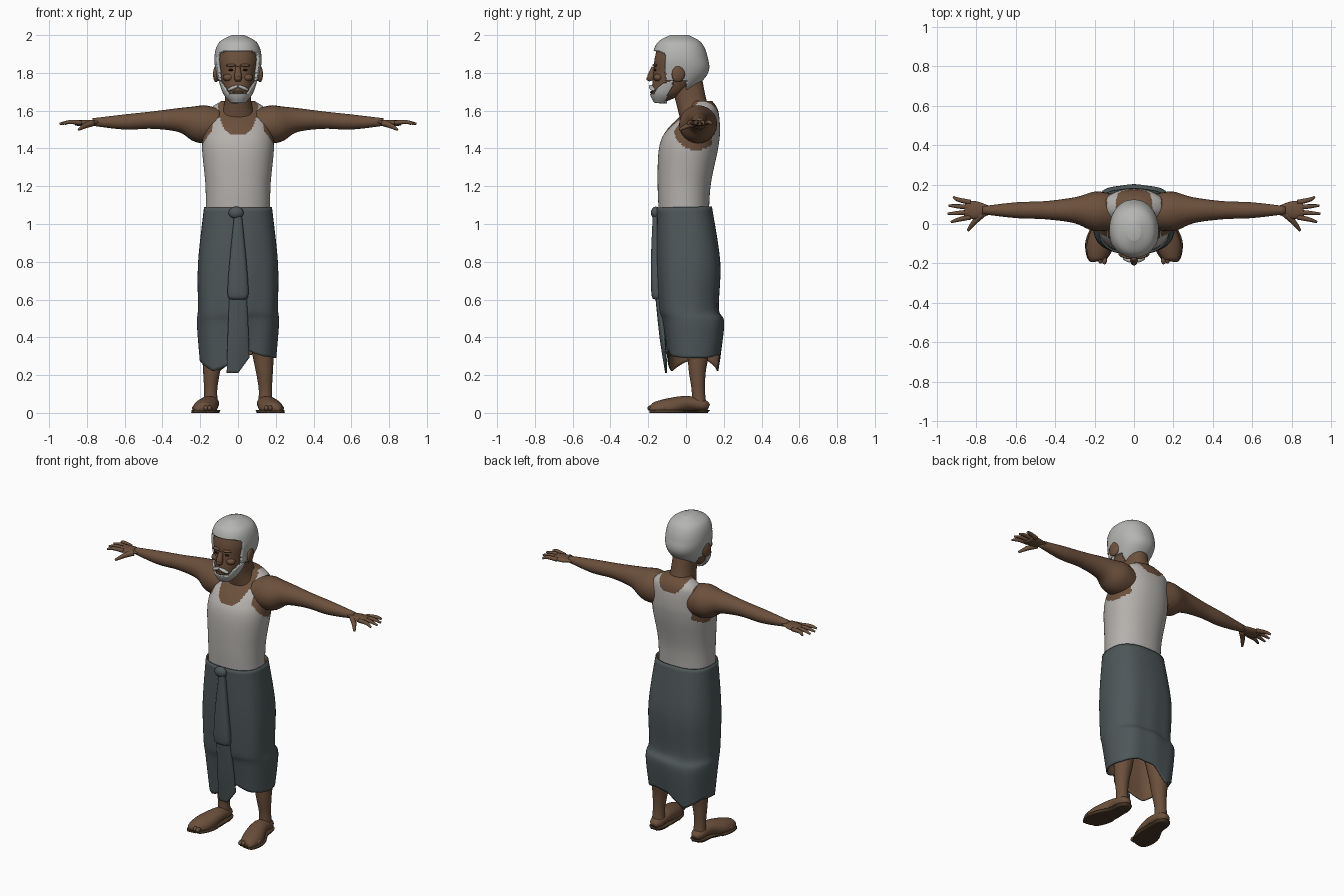
import bpy, bmesh
from math import sin, cos, pi, atan2, copysign
from mathutils import Vector

cube = bpy.data.objects.get("Cube")
if cube:
    bpy.data.objects.remove(cube, do_unlink=True)


def material(name, red, green, blue):
    mat = bpy.data.materials.new(name)
    mat.use_nodes = True
    mat.diffuse_color = (red, green, blue, 1)
    shader = mat.node_tree.nodes["Principled BSDF"]
    shader.inputs["Base Color"].default_value = mat.diffuse_color
    return mat


skin = material("brown skin", .15, .08, .045)
sole_brown = material("dark brown", .07, .04, .02)
cotton = material("off white cotton", .46, .44, .42)
grey = material("grey hair", .46, .46, .45)
cloth = material("slate cloth", .075, .095, .1)
dark = material("dark eye", .02, .01, .01)


def smooth_path(points, steps):
    """Catmull-Rom samples between the given points."""
    points = [Vector(p) for p in points]
    padded = [points[0]] + points + [points[-1]]
    path = []
    for a, b, c, d in zip(padded, padded[1:], padded[2:], padded[3:]):
        for i in range(steps):
            t = i / steps
            curve = t * (3 * b - a - 3 * c + d) + 2 * a - 5 * b + 4 * c - d
            path.append(b + t * (c - a + t * curve) / 2)
    return path + [points[-1]]


def skin_loops(name, loops, materials, capped=True, warp=None, keep=None, paint=None):
    """Bridge loops of points into a smooth surface."""
    mesh_builder = bmesh.new()
    rings = [[mesh_builder.verts.new(warp(p) if warp else p) for p in loop] for loop in loops]
    for low, high in zip(rings, rings[1:]):
        for k in range(len(low)):
            mesh_builder.faces.new((low[k - 1], low[k], high[k], high[k - 1]))
    if capped:
        mesh_builder.faces.new(rings[0][::-1])
        mesh_builder.faces.new(rings[-1])
    if keep:
        unwanted = [f for f in mesh_builder.faces if not keep(f.calc_center_median())]
        bmesh.ops.delete(mesh_builder, geom=unwanted, context="FACES")
    for face in mesh_builder.faces:
        face.smooth = True
        if paint:
            face.material_index = paint(face.calc_center_median())
    mesh = bpy.data.meshes.new(name)
    mesh_builder.to_mesh(mesh)
    mesh_builder.free()
    for mat in materials:
        mesh.materials.append(mat)
    part = bpy.data.objects.new(name, mesh)
    bpy.context.collection.objects.link(part)
    return part


def body(name, profile, materials, power=2.2, count=96, steps=8, **options):
    """Stack upright rings given as (height, half width, front, back)."""
    loops = []
    for z, half, front, back in smooth_path(profile, steps):
        loop = []
        for k in range(count):
            c, s = cos(2 * pi * k / count), sin(2 * pi * k / count)
            x = half * copysign(abs(c) ** (2 / power), c)
            y = (back - front) / 2 * copysign(abs(s) ** (2 / power), s)
            loop.append(Vector((x, y + (front + back) / 2, z)))
        loops.append(loop)
    return skin_loops(name, loops, materials, **options)


def limb(name, points, mat, side=1, flat=1, grow=1, count=24, steps=5, **options):
    """Sweep a round or flattened section along (x, y, z, radius) points."""
    path = smooth_path([(x * side, y, z, r * grow) for x, y, z, r in points], steps)
    loops = []
    for i, here in enumerate(path):
        along = (path[min(i + 1, len(path) - 1)] - path[max(i - 1, 0)]).to_3d().normalized()
        guide = Vector((0, 1, 0)) if abs(along.z) > .8 else Vector((0, 0, 1))
        across = along.cross(guide).normalized()
        up = along.cross(across) * flat
        turns = [2 * pi * k / count for k in range(count)]
        loops.append([here.to_3d() + here.w * (across * cos(t) + up * sin(t)) for t in turns])
    return skin_loops(name, loops, [mat], **options)


def blob(name, place, size, mat, turn=(0, 0, 0)):
    bpy.ops.mesh.primitive_uv_sphere_add(segments=20, ring_count=12, location=place, rotation=turn)
    part = bpy.context.object
    part.name, part.scale = name, size
    part.data.materials.append(mat)
    bpy.ops.object.shade_smooth()


def thicken(part, thickness, offset, inner_slot=0):
    shell = part.modifiers.new("thickness", "SOLIDIFY")
    shell.thickness, shell.offset, shell.material_offset = thickness, offset, inner_slot


# Torso: vest and bare skin share one surface
def vest_or_skin(p):
    width = abs(p.x)
    bottom = 1.475 if p.y < .06 else 1.575
    scoop = width < .105 and p.z > bottom + .1 * (width * 10) ** 4
    armhole = width > .135 and (Vector((p.y, p.z)) - Vector((.055, 1.51))).length < .12
    return int(scoop or armhole)


body("vest_torso", [(1, .17, -.14, .12), (1.2, .172, -.15, .13), (1.4, .19, -.143, .17),
                    (1.5, .18, -.1, .18), (1.6, .155, 0, .17), (1.65, .09, .03, .14)],
     [cotton, skin], count=128, steps=14, paint=vest_or_skin)
body("neck", [(1.55, .1, -.03, .15), (1.65, .07, -.055, .11), (1.8, .065, -.1, .08)], [skin])

# Head, with hair and beard raised from the same profile
head_profile = [(1.65, .03, -.16, -.1), (1.7, .07, -.18, 0), (1.8, .1, -.172, .1),
                (1.88, .11, -.165, .1), (1.95, .09, -.14, .07), (1.985, .03, -.08, .01)]


def on_scalp(p):
    face = p.y < -.105 + max(0, .18 - p.z / 10) and p.z < 1.915 - .4 * max(0, abs(p.x) - .06)
    below_ear = p.z < 1.765 and p.y < 0
    return p.z > 1.725 and not face and not below_ear


def on_jaw(p):
    top = 1.69 + 1.5 * max(0, abs(p.x) - .042)
    return p.z < min(top, 1.79) and p.y < -.06 - max(0, 1.76 - p.z) / 2


body("head", head_profile, [skin])
thicken(body("hair", head_profile, [grey], steps=16, keep=on_scalp), .015, 1)
thicken(body("beard", head_profile, [grey], steps=16, keep=on_jaw), .012, 1)
blob("lips", (0, -.18, 1.697), (.03, .01, .008), sole_brown)
limb("nose", [(0, -.17, 1.83, .012), (0, -.185, 1.78, .02), (0, -.18, 1.76, .016)], skin)
blob("nose_tip", (0, -.195, 1.77), (.016, .015, .013), skin)


def above_ground(p):
    return Vector((p.x, p.y, max(.01, p.z)))


def on_ground(p):
    return Vector((p.x, p.y, min(.014, max(0, p.z - .02))))


foot_path = [(.145, .12, .03, .02), (.145, .09, .04, .04), (.15, 0, .05, .05),
             (.175, -.1, .025, .063), (.19, -.17, .02, .045), (.19, -.19, .02, .02)]

for side, tag in ((1, "left_"), (-1, "right_")):
    # Face details
    blob(tag + "moustache", (side * .027, -.18, 1.72), (.034, .014, .01), grey,
         (0, side * .4, side * .3))
    blob(tag + "eye", (side * .037, -.163, 1.815), (.014, .009, .006), dark)
    blob(tag + "brow", (side * .037, -.165, 1.84), (.028, .012, .008), skin, (0, 0, side * .2))
    blob(tag + "cheek", (side * .05, -.147, 1.775), (.03, .025, .02), skin)
    blob(tag + "ear", (side * .115, -.04, 1.795), (.016, .036, .045), skin, (-.2, 0, side * .2))

    # Arm, palm, fingers and thumb
    limb(tag + "arm", [(.1, .06, 1.52, .09), (.2, .065, 1.53, .1), (.3, .07, 1.55, .066),
                       (.45, .07, 1.55, .046), (.6, .07, 1.54, .04), (.77, .07, 1.54, .02)],
         skin, side)
    limb(tag + "palm", [(.74, .07, 1.54, .025), (.8, .07, 1.535, .045), (.86, .075, 1.535, .04)],
         skin, side, flat=.36)
    for i, finger in enumerate(("index", "middle", "ring", "little")):
        root, tip = .035 + .025 * i, .01 + .042 * i
        reach = .945 - .01 * (i - 1.3) ** 2
        limb(tag + finger + "_finger", [(.83, root, 1.536, .013), (.89, (root + tip) / 2, 1.54, .011),
                                        (reach, tip, 1.53, .006)], skin, side, count=10)
    limb(tag + "thumb", [(.77, .05, 1.535, .018), (.81, .01, 1.52, .014),
                         (.843, -.033, 1.5, .007)], skin, side, count=10)

    # Leg, foot, toes and sole
    limb(tag + "leg", [(.145, .07, .03, .04), (.145, .065, .12, .035), (.14, .06, .22, .045),
                       (.13, .06, .35, .06), (.11, .02, .6, .07), (.1, 0, .8, .08)], skin, side)
    limb(tag + "foot", foot_path, skin, side, flat=.8, warp=above_ground)
    limb(tag + "sole", foot_path, sole_brown, side, grow=1.15, warp=on_ground)
    for i in range(5):
        blob(tag + "toe_" + "abcde"[i], (side * (.15 + .02 * i), -.185 + .004 * i * i, .025),
             (.013, .02, .015), skin)

# Wrapped skirt with a ragged hem and a brown reverse side, hem heights run round from the left
hem_heights = (.29, .29, .31, .3, .22, .28, .27, .22, .25, .28, .33, .3)


def drape(p):
    turn = atan2(p.y, p.x) % (2 * pi)
    place = turn / (2 * pi) * len(hem_heights)
    i = int(place) % len(hem_heights)
    after = hem_heights[(i + 1) % len(hem_heights)]
    hem = hem_heights[i] + (after - hem_heights[i]) * (place % 1)
    fold = 1 + .012 * sin(turn * 9) * min(1, 2.2 - 2 * p.z)
    lift = (hem - .2) * max(0, .55 - p.z) / .35
    tilt = p.y * max(0, p.z - .9) / 10
    return Vector((p.x * fold, p.y * fold, p.z + lift + tilt))


skirt = body("skirt", [(.2, .2, -.095, .18), (.45, .215, -.122, .2), (.55, .21, -.14, .172),
                       (.8, .21, -.153, .18), (1.09, .18, -.153, .137)],
             [cloth, skin], power=2.6, capped=False, warp=drape)
thicken(skirt, .008, -1, inner_slot=1)


# Hanging front fold, lower tail and waist knot
def slant(p):
    return p + Vector((0, 0, max(0, p.x) * max(0, 2 - 3 * p.z)))


body("front_fold", [(.6, .035, -.165, -.13), (.63, .055, -.183, -.125), (.8, .045, -.186, -.13),
                    (1.07, .018, -.175, -.13)], [cloth], power=2.8)
body("front_tail", [(.21, .06, -.11, -.1), (.4, .055, -.14, -.11), (.64, .045, -.165, -.13)],
     [cloth], power=3, warp=slant)
blob("waist_knot", (-.01, -.16, 1.06), (.04, .026, .032), cloth)
